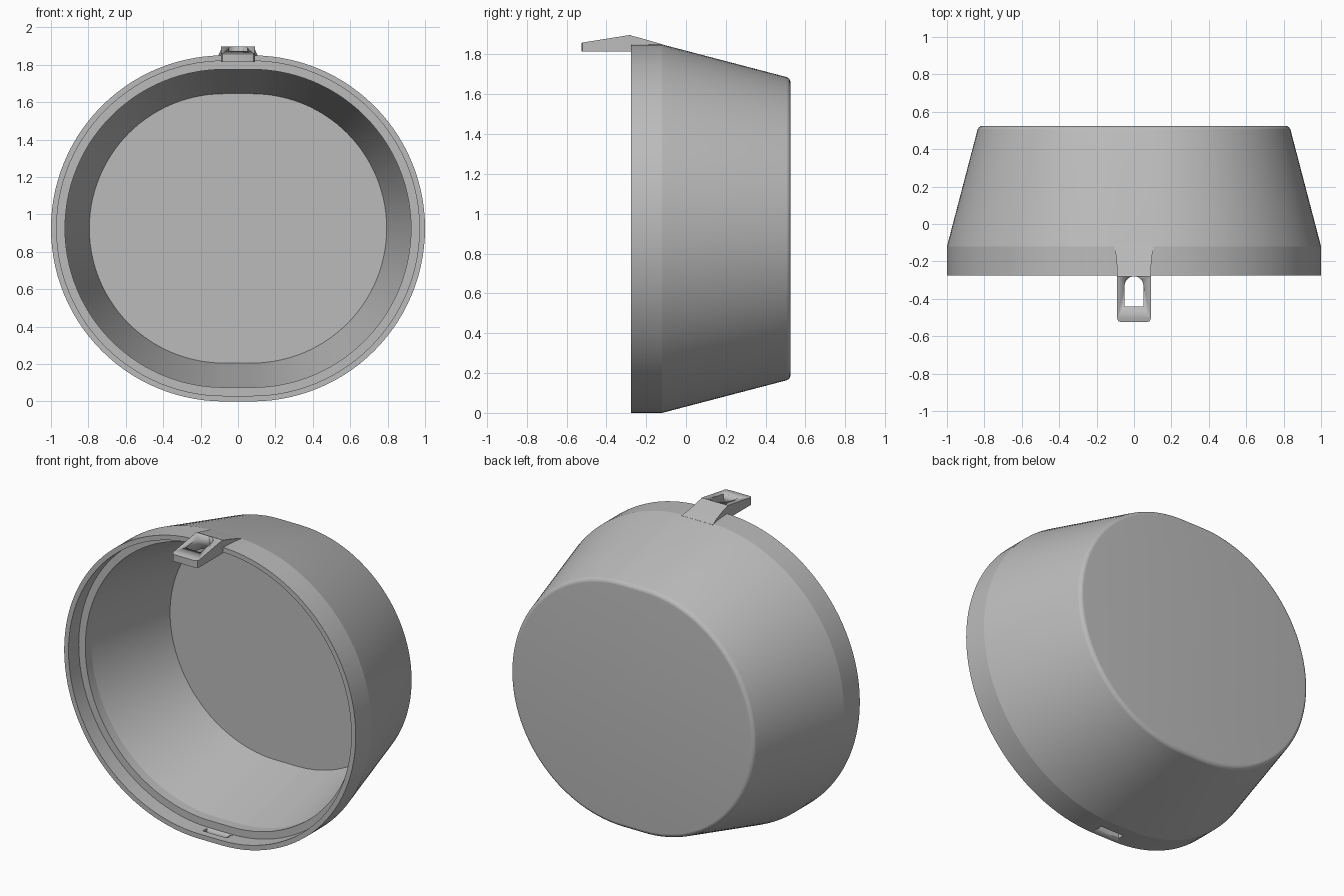
import bpy, bmesh, math

if "Cube" in bpy.data.objects:
    bpy.data.objects.remove(bpy.data.objects["Cube"])

ZC = 0.925      # height of the cup axis
FLAT = 0.075    # half length of the straight run at top and bottom

grey = bpy.data.materials.new("light_grey")
grey.diffuse_color = (0.5, 0.5, 0.5, 1)
grey.use_nodes = True
grey.node_tree.nodes["Principled BSDF"].inputs["Base Color"].default_value = grey.diffuse_color


def add_object(name, bm, angle=30):
    bmesh.ops.recalc_face_normals(bm, faces=bm.faces)
    me = bpy.data.meshes.new(name)
    bm.to_mesh(me)
    bm.free()
    ob = bpy.data.objects.new(name, me)
    bpy.context.collection.objects.link(ob)
    me.materials.append(grey)
    bpy.ops.object.select_all(action='DESELECT')
    ob.select_set(True)
    bpy.context.view_layer.objects.active = ob
    bpy.ops.object.shade_smooth_by_angle(angle=math.radians(angle))
    return ob


def loft(sections):
    """Skin equal-length closed sections and cap both ends."""
    bm = bmesh.new()
    rings = [[bm.verts.new(p) for p in s] for s in sections]
    n = len(rings[0])
    for a, b in zip(rings, rings[1:]):
        for i in range(n):
            j = (i + 1) % n
            bm.faces.new((a[i], a[j], b[j], b[i]))
    bm.faces.new(rings[0])
    bm.faces.new(rings[-1])
    return bm


def oval(y, r, steps=56):
    """Two half circles joined by short straight runs."""
    pts = []
    for side in (1, -1):
        for i in range(steps + 1):
            a = math.pi * i / steps - math.pi / 2
            pts.append((side * (FLAT + r * math.cos(a)), y, ZC + side * r * math.sin(a)))
    return pts


def cut(target, name, bm):
    cutter = add_object(name, bm)
    cutter.hide_render = True
    cutter.hide_viewport = True
    mod = target.modifiers.new(name, 'BOOLEAN')
    mod.operation = 'DIFFERENCE'
    mod.solver = 'EXACT'
    mod.object = cutter


# Cup: floor, inner wall, ledge, rim, tapered outer wall, rounded back edge
profile = [(0.47, 0.72), (-0.115, 0.85), (-0.175, 0.85), (-0.175, 0.895),
           (-0.275, 0.895), (-0.275, 0.925), (-0.12, 0.925)]
for i in range(7):
    a = math.radians(15 + 75 * i / 6)
    profile.append((0.495 + 0.03 * math.sin(a), 0.733 + 0.03 * math.cos(a)))
cup = add_object("cup", loft([oval(y, r) for y, r in profile]), 12)

# Latch slot through the bottom of the rim
slot = [[(x, y, z) for x, z in ((-0.08, -0.05), (0.08, -0.05), (0.08, 0.06), (-0.08, 0.06))]
        for y in (-0.23, -0.19)]
cut(cup, "slot_cutter", loft(slot))

# Latch tab: stations of y, half width, bottom, top
stations = [(-0.525, 0.070, 1.815, 1.858), (-0.519, 0.084, 1.815, 1.859),
            (-0.505, 0.090, 1.815, 1.862), (-0.280, 0.090, 1.815, 1.898),
            (-0.274, 0.090, 1.815, 1.895), (-0.273, 0.090, 1.835, 1.894),
            (-0.220, 0.092, 1.835, 1.880), (-0.160, 0.098, 1.835, 1.863),
            (-0.110, 0.107, 1.835, 1.848)]
tab = add_object("latch_tab", loft(
    [[(-w, y, b), (w, y, b), (w, y, t), (-w, y, t)] for y, w, b, t in stations]))

# Arched hole in the tab
arch = [(-0.05, -0.44), (0.05, -0.44)]
arch += [(0.05 * math.cos(math.pi * i / 16), -0.33 + 0.05 * math.sin(math.pi * i / 16))
         for i in range(17)]
cut(tab, "hole_cutter", loft([[(x, y, z) for x, y in arch] for z in (1.7, 2.0)]))
